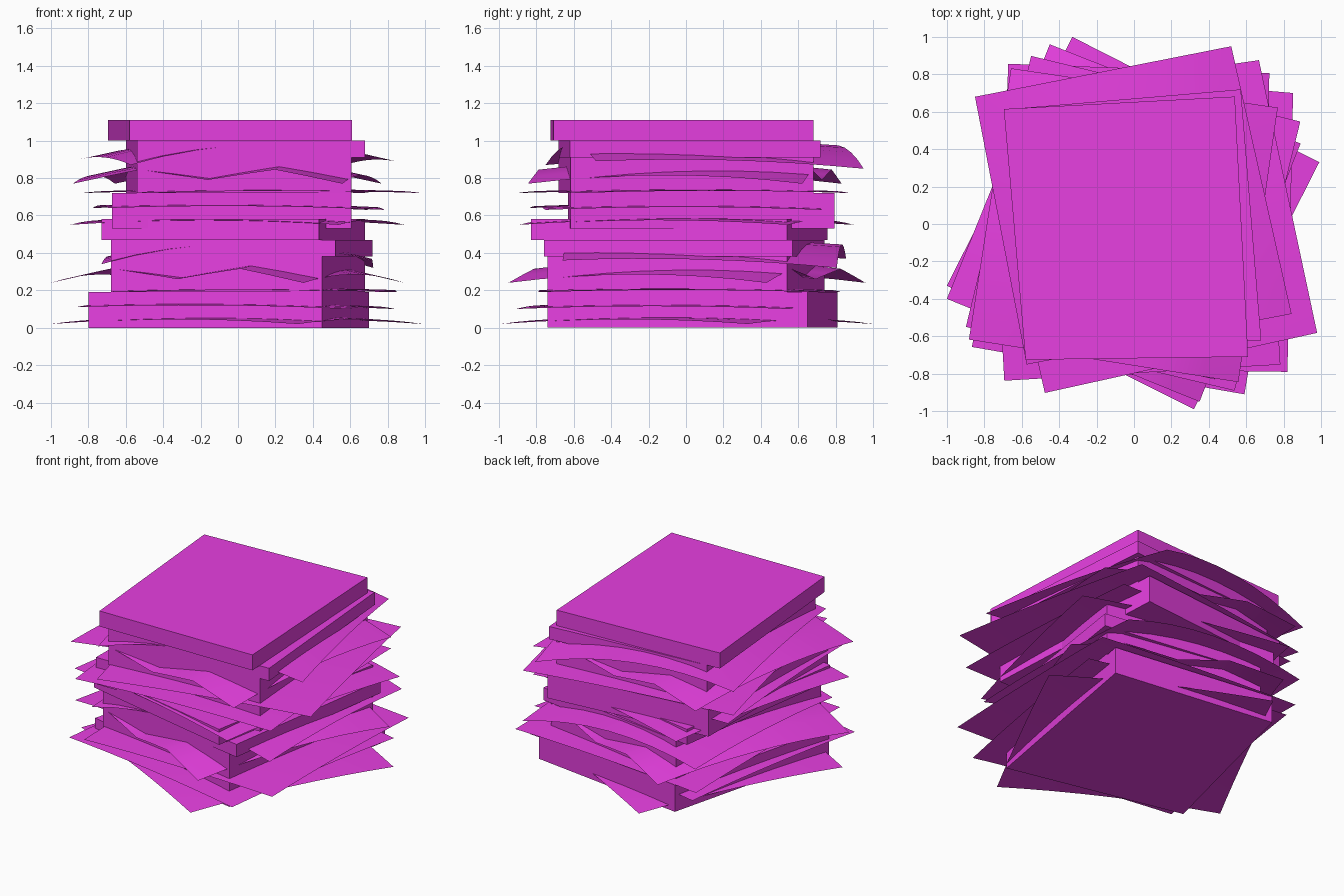
import bpy, math
from mathutils import Matrix

if "Cube" in bpy.data.objects:
    bpy.data.objects.remove(bpy.data.objects["Cube"])

mat = bpy.data.materials.new("magenta")
mat.diffuse_color = (0.8, 0.05, 0.75, 1)
mat.use_nodes = True
mat.node_tree.nodes["Principled BSDF"].inputs["Base Color"].default_value = mat.diffuse_color
TURN, LIFT = math.radians(13.2), 0.53   # upper bundle is the lower one turned and raised


def add(name, verts, faces, smooth=False):
    me = bpy.data.meshes.new(name)
    me.from_pydata(verts, [], faces)
    me.materials.append(mat)
    for p in me.polygons:
        p.use_smooth = smooth
    for half in ("lower", "upper"):
        ob = bpy.data.objects.new(f"{half}_{name}", me)
        bpy.context.collection.objects.link(ob)
        if half == "upper":
            ob.matrix_world = Matrix.Translation((0, 0, LIFT)) @ Matrix.Rotation(TURN, 4, 'Z')


def block(name, z0, z1, corners):
    verts = [(x, y, z) for z in (z0, z1) for x, y in corners]
    sides = [(i, (i + 1) % 4, (i + 1) % 4 + 4, i + 4) for i in range(4)]
    add(name, verts, [(3, 2, 1, 0), (4, 5, 6, 7)] + sides)


def sheet(name, corners, ex, ey, wave=0.0, n=8):
    # bilinear quad, bulging between its corners
    fl, fr, br, bl = corners
    verts = []
    for j in range(n + 1):
        for i in range(n + 1):
            u, v = i / n, j / n
            p = [(a * (1 - u) + b * u) * (1 - v) + (d * (1 - u) + c * u) * v
                 for a, b, c, d in zip(fl, fr, br, bl)]
            p[2] += ex * 4 * u * (1 - u) + ey * 4 * v * (1 - v)
            p[2] += wave * math.sin(2 * math.pi * u) ** 2
            verts.append(p)
    w = n + 1
    faces = [(j * w + i, j * w + i + 1, (j + 1) * w + i + 1, (j + 1) * w + i)
             for j in range(n) for i in range(n)]
    add(name, verts, faces, True)


# Thick slabs, corners front-left, front-right, back-right, back-left
block("bottom_slab", 0, 0.19, [(-.80, -.46), (.45, -.74), (.70, .65), (-.48, .81)])
block("middle_slab", 0.19, 0.38, [(-.68, -.54), (.45, -.74), (.68, .54), (-.44, .74)])
block("thin_slab", 0.38, 0.47, [(-.68, -.54), (.52, -.76), (.72, .57), (-.44, .74)])
block("top_slab", 0.47, 0.58, [(-.73, -.574), (.432, -.83), (.68, .54), (-.537, .757)])

# Loose bent sheets between the slabs
sheet("sheet_1", [(-1, -.33, .02), (.32, -.99, .02), (.99, .33, .02), (-.33, 1, .02)], .025, .025)
sheet("sheet_2", [(-.866, -.657, .11), (.59, -.91, .10), (.84, .55, .10), (-.61, .80, .11)], .015, .015)
sheet("sheet_3", [(-.67, -.77, .19), (.82, -.79, .19), (.85, .70, .19), (-.66, .83, .19)], .012, .012)
sheet("sheet_4", [(-1, -.40, .24), (.35, -.95, .24), (.89, .43, .24), (-.45, .96, .24)], .02, .045, .06)
sheet("sheet_5", [(-.73, -.60, .34), (.71, -.66, .36), (.723, .806, .32), (-.672, .856, .37)], .10, .025)
